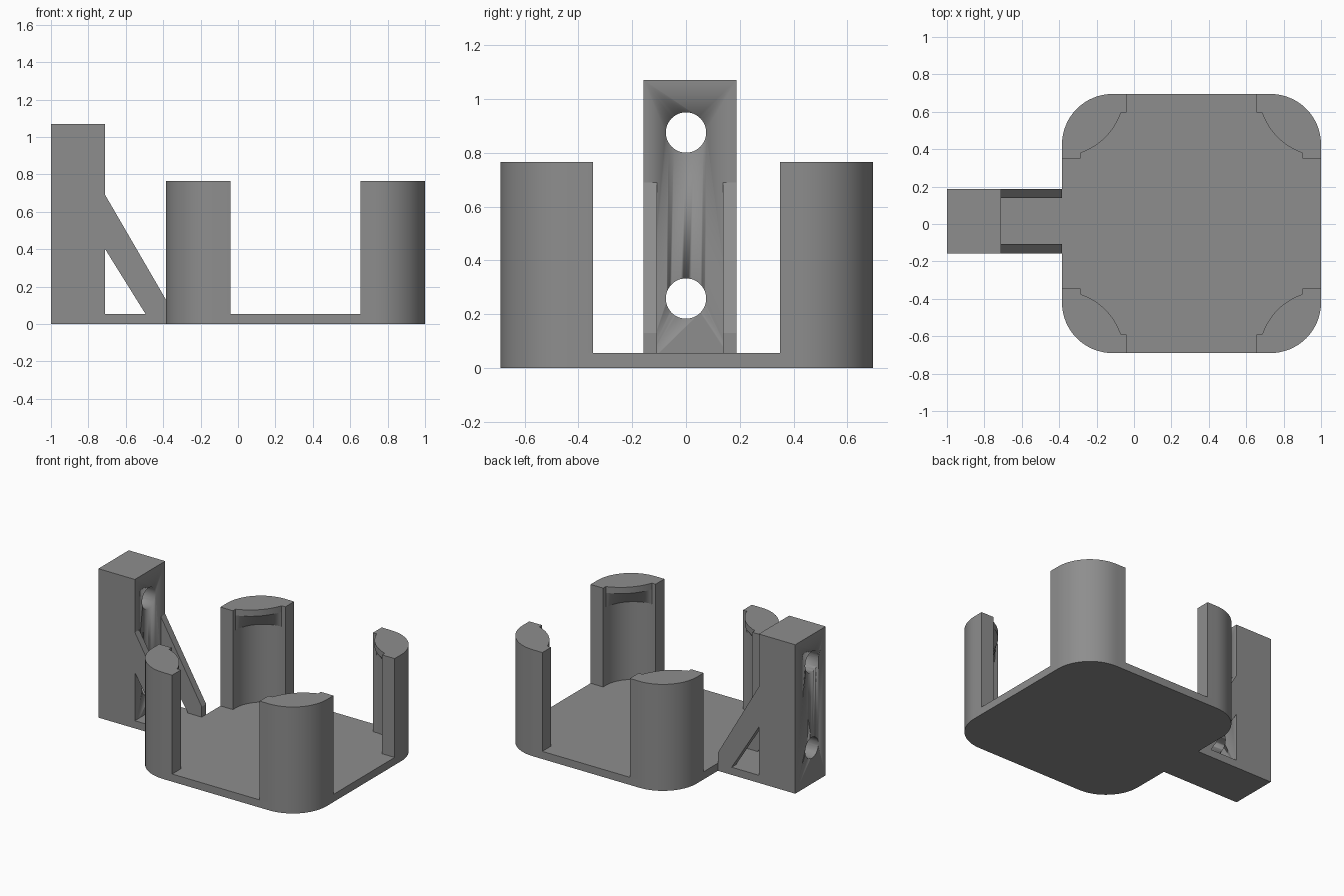
import bpy, bmesh, math
from mathutils import Vector

if "Cube" in bpy.data.objects:
    bpy.data.objects.remove(bpy.data.objects["Cube"])

grey = bpy.data.materials.new("mid grey")
grey.diffuse_color = (0.27, 0.27, 0.27, 1)
grey.use_nodes = True
grey.node_tree.nodes["Principled BSDF"].inputs["Base Color"].default_value = grey.diffuse_color

CX, CY, HALF = 0.3075, 0.0025, 0.6925   # tray centre and half width
FLOOR, POST_TOP = 0.055, 0.765
RADIUS, WALL, POST_W = 0.27, 0.10, 0.345


def make(name, bm, smooth=True):
    bmesh.ops.remove_doubles(bm, verts=bm.verts, dist=1e-5)
    bmesh.ops.recalc_face_normals(bm, faces=bm.faces)
    mesh = bpy.data.meshes.new(name)
    bm.to_mesh(mesh)
    bm.free()
    ob = bpy.data.objects.new(name, mesh)
    bpy.context.collection.objects.link(ob)
    mesh.materials.append(grey)
    if smooth:
        bpy.ops.object.select_all(action='DESELECT')
        ob.select_set(True)
        bpy.context.view_layer.objects.active = ob
        bpy.ops.object.shade_smooth_by_angle(angle=math.radians(30))
    return ob


def loft(bm, rings):
    """Join equal-length closed rings of points and cap both ends."""
    loops = [[bm.verts.new(p) for p in ring] for ring in rings]
    n = len(loops[0])
    for a, b in zip(loops, loops[1:]):
        for i in range(n):
            j = (i + 1) % n
            bm.faces.new((a[i], a[j], b[j], b[i]))
    bm.faces.new(loops[0])
    bm.faces.new(loops[-1])


def prism(name, pts, z0, z1):
    bm = bmesh.new()
    loft(bm, [[(x, y, z) for x, y in pts] for z in (z0, z1)])
    return make(name, bm)


def box(name, x0, x1, y0, y1, z0, z1):
    return prism(name, [(x0, y0), (x1, y0), (x1, y1), (x0, y1)], z0, z1)


def arc(cx, cy, r, a0, a1, n=16):
    return [(cx + r * math.cos(math.radians(a0 + (a1 - a0) * i / n)),
             cy + r * math.sin(math.radians(a0 + (a1 - a0) * i / n))) for i in range(n + 1)]


# Tray floor: rounded square
c = HALF - RADIUS
outline = []
for k, (sx, sy) in enumerate([(1, 1), (-1, 1), (-1, -1), (1, -1)]):
    outline += arc(CX + sx * c, CY + sy * c, RADIUS, 90 * k, 90 * k + 90)
prism("tray_floor", outline, 0, FLOOR)

# Corner post section in the +x +y quadrant, relative to the tray centre
edge = HALF - POST_W
inner = HALF - WALL
pocket_c = edge + 0.03
pocket = arc(pocket_c, pocket_c, inner - pocket_c, 90, 0)
section = ([(HALF, edge)] + arc(c, c, RADIUS, 0, 90) + [(edge, HALF), (edge, inner)]
           + pocket + [(inner, edge)])

# Retaining lip: bulging inward edge at the top, tapering down to the pocket wall
a, b = Vector(pocket[0]), Vector(pocket[-1])
lip_edge = []
for i in range(len(pocket)):
    t = i / (len(pocket) - 1)
    lip_edge.append(a.lerp(b, t) - Vector((1, 1)).normalized() * 0.035 * 4 * t * (1 - t))

for sx, sy, tag in [(1, 1, "back_right"), (-1, 1, "back_left"),
                    (-1, -1, "front_left"), (1, -1, "front_right")]:
    def place(p, z):
        return (CX + sx * p[0], CY + sy * p[1], z)

    prism("corner_post_" + tag, [place(p, 0)[:2] for p in section], FLOOR, POST_TOP)

    bm = bmesh.new()
    levels = [(POST_TOP, 1), (POST_TOP - 0.045, 1), (POST_TOP - 0.15, 0.03)]
    rings = []
    for z, k in levels:
        front = [Vector(w).lerp(l, k) for w, l in zip(pocket, lip_edge)]
        rings.append([place(p, z) for p in pocket + front[-2:0:-1]])
    loft(bm, rings)
    make("post_lip_" + tag, bm)

# Mounting column with two through holes
Y0, Y1, X0, X1, X2 = -0.157, 0.188, -1.0, -0.71, -0.385
column = box("mounting_column", X0, X1, Y0, Y1, 0, 1.07)
for i, z in enumerate((0.258, 0.875)):
    bm = bmesh.new()
    loft(bm, [[(x, y, zz) for y, zz in arc(0, z, 0.075, 0, 360, 48)[:-1]]
              for x in (X0 - 0.1, X1 + 0.1)])
    cutter = make("hole_cutter_%d" % (i + 1), bm)
    cutter.hide_render = True
    cutter.hide_viewport = True
    mod = column.modifiers.new("screw_hole", 'BOOLEAN')
    mod.operation = 'DIFFERENCE'
    mod.solver = 'EXACT'
    mod.object = cutter

# Strip joining the column to the tray
box("bridge_strip", X1, X2, Y0, Y1, 0, FLOOR)

# Pair of diagonal braces
brace = [(X1, 0.69), (X2, 0.13), (X2, FLOOR), (-0.495, FLOOR), (X1, 0.40)]
for name, y0, y1 in (("front_brace", Y0, Y0 + 0.05), ("back_brace", Y1 - 0.05, Y1)):
    bm = bmesh.new()
    loft(bm, [[(x, y, z) for x, z in brace] for y in (y0, y1)])
    make(name, bm, smooth=False)
